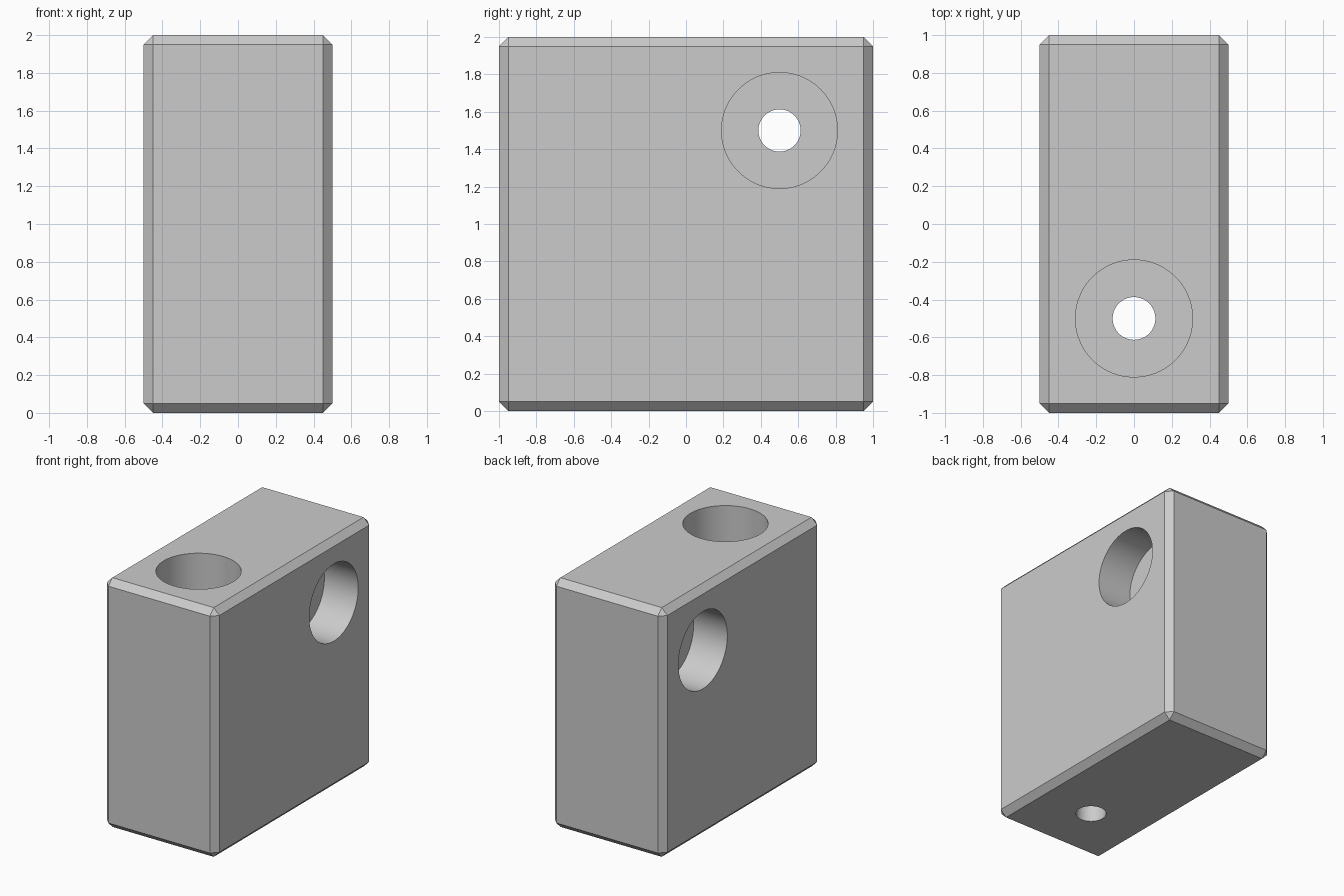
import bpy
import math

# Remove the default cube
cube = bpy.data.objects.get("Cube")
if cube:
    bpy.data.objects.remove(cube, do_unlink=True)

# Single material
grey = bpy.data.materials.new("light grey")
grey.use_nodes = True
colour = (0.6, 0.6, 0.6, 1)
grey.diffuse_color = colour
grey.node_tree.nodes["Principled BSDF"].inputs["Base Color"].default_value = colour

BORE_RADIUS = 0.31
HOLE_RADIUS = 0.113
BORE_DEPTH = 0.3
MARGIN = 0.1

# Chamfered block
bpy.ops.mesh.primitive_cube_add(size=1, location=(0, 0, 1))
block = bpy.context.object
block.name = "block"
block.scale = (1, 2, 2)
bpy.ops.object.transform_apply(location=False, rotation=False, scale=True)
block.data.materials.append(grey)
chamfer = block.modifiers.new("chamfer", 'BEVEL')
chamfer.width = 0.05
chamfer.segments = 1


def cut(name, radius, length, location, rotation=(0, 0, 0)):
    """Subtract a cylinder from the block."""
    bpy.ops.mesh.primitive_cylinder_add(vertices=96, radius=radius, depth=length,
                                        location=location, rotation=rotation)
    cutter = bpy.context.object
    cutter.name = name
    cutter.data.materials.append(grey)
    cutter.hide_render = True
    cutter.display_type = 'WIRE'
    boolean = block.modifiers.new(name, 'BOOLEAN')
    boolean.operation = 'DIFFERENCE'
    boolean.solver = 'EXACT'
    boolean.object = cutter
    return cutter


bore_length = BORE_DEPTH + MARGIN
bore_shift = (MARGIN - BORE_DEPTH) / 2
sideways = (0, math.pi / 2, 0)

# Cross hole, counterbored on both sides
cutters = [cut("cross_hole_cutter", HOLE_RADIUS, 1 + MARGIN, (0, 0.5, 1.5), sideways)]
for side, label in ((1, "left"), (-1, "right")):
    cutters.append(cut(label + "_bore_cutter", BORE_RADIUS, bore_length,
                       (side * (0.5 + bore_shift), 0.5, 1.5), sideways))

# Vertical hole, counterbored at the top only
cutters.append(cut("vertical_hole_cutter", HOLE_RADIUS, 2 + MARGIN, (0, -0.5, 1)))
cutters.append(cut("top_bore_cutter", BORE_RADIUS, bore_length,
                   (0, -0.5, 2 + bore_shift)))

# Apply the cuts, then discard the cutters
bpy.ops.object.select_all(action='DESELECT')
block.select_set(True)
bpy.context.view_layer.objects.active = block
for modifier in list(block.modifiers):
    bpy.ops.object.modifier_apply(modifier=modifier.name)
for cutter in cutters:
    bpy.data.objects.remove(cutter, do_unlink=True)

# Smooth bore walls, crisp chamfers
bpy.ops.object.shade_smooth_by_angle(angle=math.radians(20))
